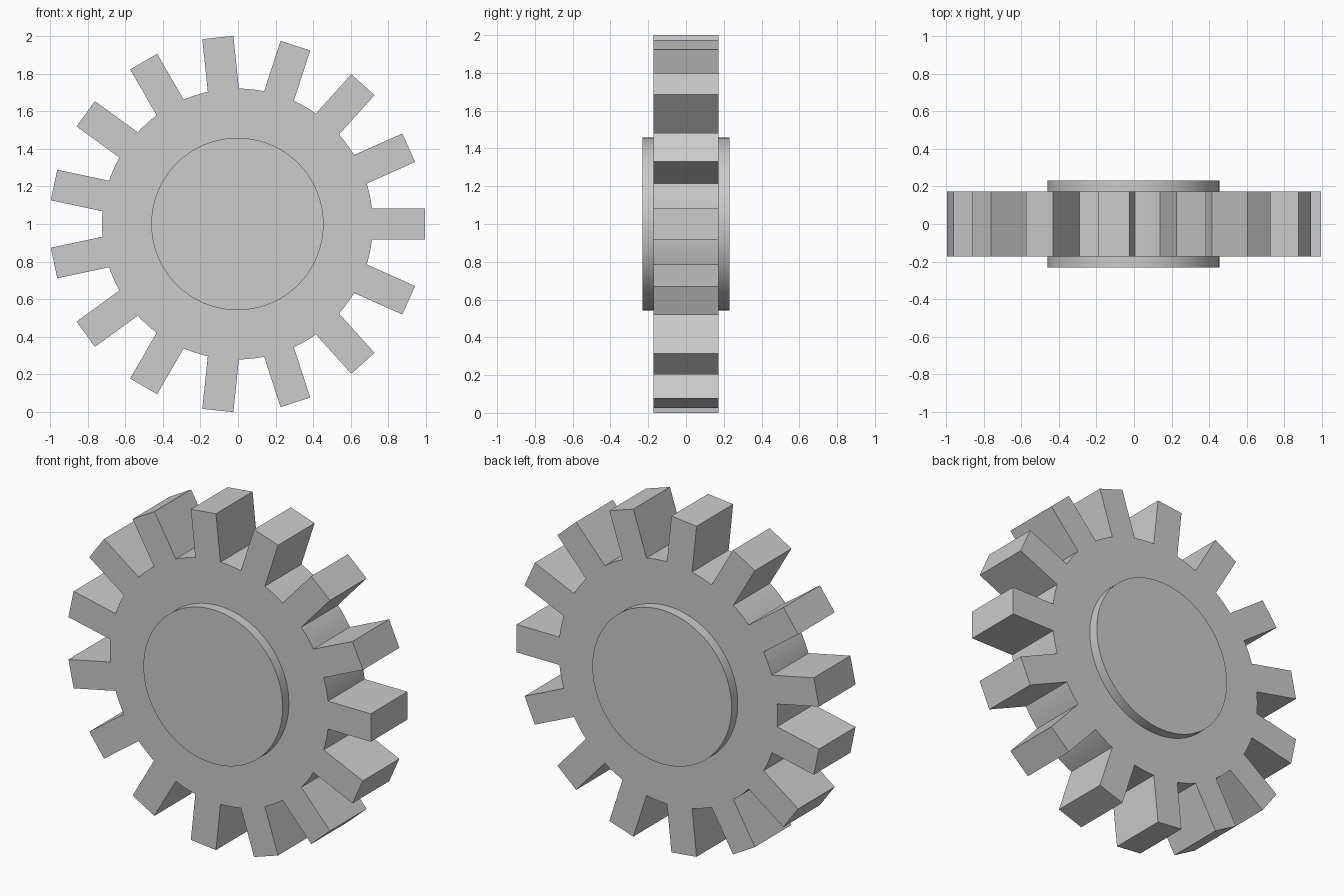
import bpy
import bmesh
from math import cos, sin, asin, radians, tau
from mathutils import Matrix

cube = bpy.data.objects.get("Cube")
if cube:
    bpy.data.objects.remove(cube, do_unlink=True)

TEETH = 15
TIP, ROOT = 0.997, 0.72        # tip distance and root radius
TOOTH_HALF = 0.083             # half the width of a tooth
GEAR_DEPTH, HUB_DEPTH = 0.344, 0.46
HUB_RADIUS = 0.458
ARC_STEPS = 6
CENTRE = (-0.003, 0, 1)

grey = bpy.data.materials.new("grey_metal")
grey.use_nodes = True
colour = (0.6, 0.6, 0.6, 1)
grey.diffuse_color = colour
grey.node_tree.nodes["Principled BSDF"].inputs["Base Color"].default_value = colour


def finish(bm, name):
    """Turn a bmesh into a shaded object standing upright at the gear centre."""
    bmesh.ops.recalc_face_normals(bm, faces=bm.faces)
    mesh = bpy.data.meshes.new(name)
    bm.to_mesh(mesh)
    bm.free()
    mesh.materials.append(grey)
    obj = bpy.data.objects.new(name, mesh)
    bpy.context.collection.objects.link(obj)
    obj.location = CENTRE
    bpy.ops.object.select_all(action="DESELECT")
    obj.select_set(True)
    bpy.context.view_layer.objects.active = obj
    bpy.ops.object.shade_smooth_by_angle(angle=radians(30))
    return obj


# Toothed wheel: straight-sided teeth joined by root arcs, then extruded
pitch = tau / TEETH
half_angle = asin(TOOTH_HALF / ROOT)
outline = []
for i in range(TEETH):
    a = i * pitch
    for side in (-TOOTH_HALF, TOOTH_HALF):
        outline.append((TIP * cos(a) - side * sin(a), TIP * sin(a) + side * cos(a)))
    for s in range(ARC_STEPS + 1):
        t = a + half_angle + (pitch - 2 * half_angle) * s / ARC_STEPS
        outline.append((ROOT * cos(t), ROOT * sin(t)))

bm = bmesh.new()
face = bm.faces.new([bm.verts.new((x, -GEAR_DEPTH / 2, z)) for x, z in outline])
result = bmesh.ops.extrude_face_region(bm, geom=[face], use_keep_orig=True)
moved = [v for v in result["geom"] if isinstance(v, bmesh.types.BMVert)]
bmesh.ops.translate(bm, verts=moved, vec=(0, GEAR_DEPTH, 0))
finish(bm, "toothed_wheel")

# Round hub standing proud of both faces
bm = bmesh.new()
bmesh.ops.create_cone(bm, cap_ends=True, segments=96, radius1=HUB_RADIUS,
                      radius2=HUB_RADIUS, depth=HUB_DEPTH,
                      matrix=Matrix.Rotation(radians(90), 4, "X"))
finish(bm, "hub")
